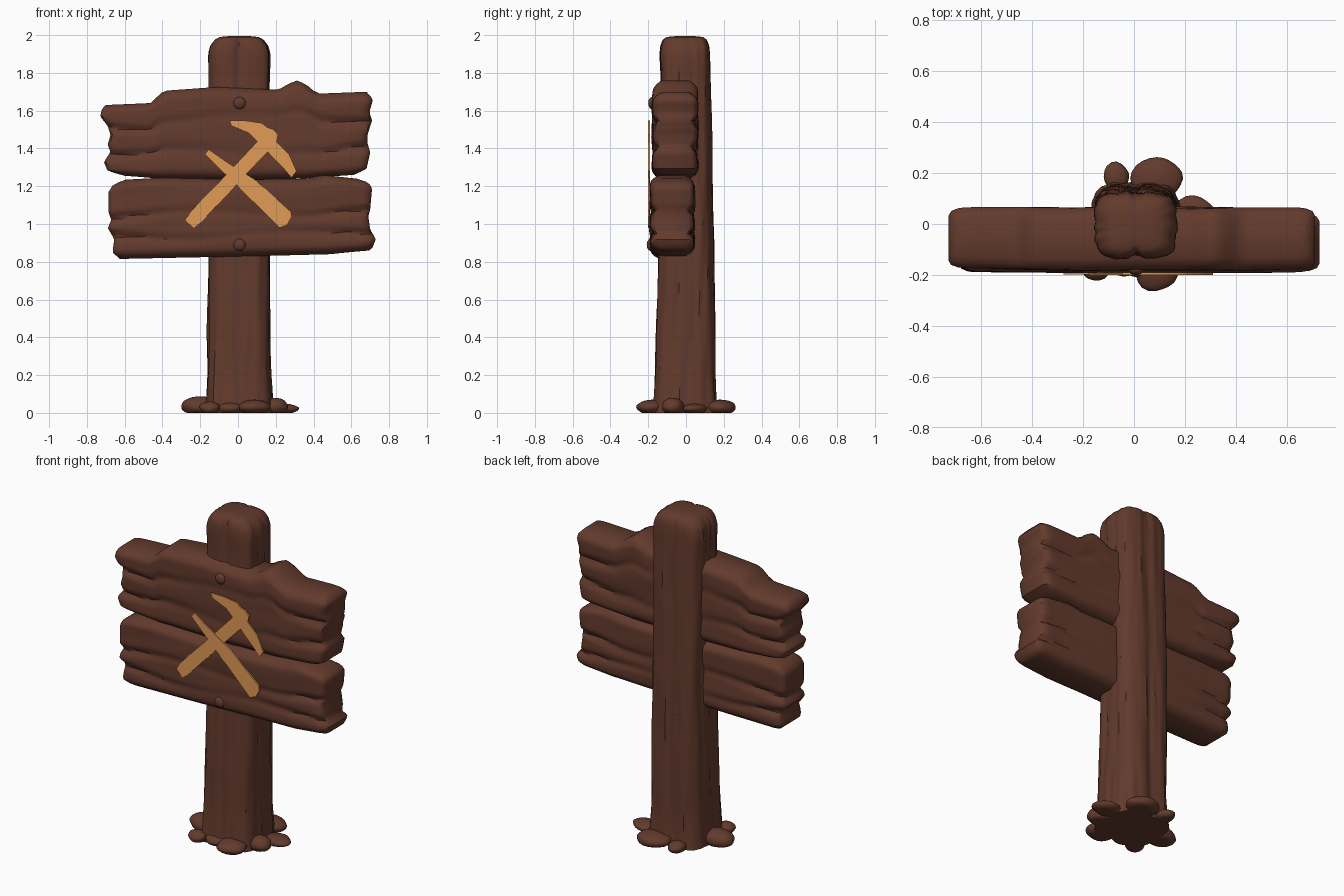
import bpy, bmesh, math
from mathutils import Vector, noise


def material(name, rgb):
    m = bpy.data.materials.new(name)
    m.diffuse_color = (*rgb, 1)
    return m


BROWN = material("dark brown wood", (0.125, 0.043, 0.026))
ORANGE = material("orange paint", (0.75, 0.325, 0.09))


def finish(name, bm, mat, angle=40):
    bmesh.ops.recalc_face_normals(bm, faces=bm.faces)
    me = bpy.data.meshes.new(name)
    bm.to_mesh(me)
    bm.free()
    me.materials.append(mat)
    me.shade_smooth()
    me.set_sharp_from_angle(angle=math.radians(angle))
    ob = bpy.data.objects.new(name, me)
    bpy.context.collection.objects.link(ob)
    return ob


def interp(pts, v):
    """Piecewise linear lookup in a list of (key, value), keys rising."""
    if v <= pts[0][0]:
        return pts[0][1]
    for (a, p), (b, q) in zip(pts, pts[1:]):
        if v <= b:
            return p + (q - p) * (v - a) / (b - a)
    return pts[-1][1]


def bridge(bm, rings):
    for r, s in zip(rings, rings[1:]):
        for i in range(len(r)):
            j = (i + 1) % len(r)
            bm.faces.new((r[i], r[j], s[j], s[i]))


# planks: lofted along x, with ragged ends and grain grooves
def plank(name, top, bottom, left, right, y_front, y_back, grooves, seed):
    bm = bmesh.new()
    rows, rings = 26, []
    yc, hd = (y_front + y_back) / 2, (y_back - y_front) / 2
    us = [-1, -0.985, -0.95] + [-0.92 + 1.84 * i / 44 for i in range(45)] + [0.95, 0.985, 1]
    for u in us:
        zt, zb = interp(top, u * 0.7), interp(bottom, u * 0.7)
        depth = interp([(0.92, 1), (0.95, 0.98), (0.985, 0.9), (1, 0.74)], abs(u))

        def vert(t, side):
            z = zb + (zt - zb) * t
            x = u * interp(right if u > 0 else left, z)
            edge = max(0, abs(2 * t - 1) - 0.78) / 0.22
            h = hd - 0.045 * edge ** 2
            for g in grooves:
                wave = g + 0.04 * math.sin(4 * u + 9 * g + seed)
                h -= (0.005 + 0.022 * u * u) * math.exp(-((t - wave) / 0.045) ** 2)
            h += 0.007 * noise.noise(Vector((x * 2.5, side * 3 + seed, z * 9)))
            h += 0.006 * (1 - u * u)
            return bm.verts.new((x, yc + side * h * depth, z))

        ts = [k / rows for k in range(rows + 1)]
        ring = [vert(t, -1) for t in ts] + [vert(t, 1) for t in reversed(ts)]
        rings.append(ring)
    bridge(bm, rings)
    for r in (rings[0], rings[-1]):
        n = len(r)
        for k in range(rows):
            bm.faces.new((r[k], r[k + 1], r[n - 2 - k], r[n - 1 - k]))
    return finish(name, bm, BROWN)


plank("upper_plank",
      [(-0.7, 1.63), (-0.47, 1.64), (-0.40, 1.705), (-0.12, 1.725), (0.22, 1.71),
       (0.27, 1.74), (0.32, 1.76), (0.37, 1.74), (0.43, 1.69), (0.7, 1.70)],
      [(-0.7, 1.255), (-0.5, 1.24), (0, 1.235), (0.4, 1.24), (0.7, 1.26)],
      [(1.25, 0.58), (1.28, 0.69), (1.33, 0.71), (1.38, 0.675), (1.42, 0.69),
       (1.47, 0.675), (1.52, 0.69), (1.57, 0.73), (1.61, 0.72), (1.64, 0.69)],
      [(1.25, 0.59), (1.29, 0.68), (1.38, 0.70), (1.43, 0.685), (1.47, 0.685),
       (1.55, 0.71), (1.59, 0.695), (1.66, 0.715), (1.70, 0.68)],
      -0.175, 0.06, (0.3, 0.68), 1)
plank("lower_plank",
      [(-0.7, 1.235), (-0.5, 1.245), (0, 1.235), (0.4, 1.24), (0.55, 1.26), (0.7, 1.24)],
      [(-0.7, 0.815), (0.1, 0.83), (0.5, 0.84), (0.7, 0.86)],
      [(0.815, 0.625), (0.85, 0.665), (0.92, 0.655), (0.98, 0.69), (1.02, 0.67),
       (1.06, 0.685), (1.17, 0.685), (1.21, 0.66), (1.24, 0.58)],
      [(0.85, 0.68), (0.87, 0.71), (0.92, 0.73), (0.97, 0.70), (1.04, 0.69),
       (1.08, 0.70), (1.19, 0.71), (1.22, 0.69), (1.26, 0.57)],
      -0.186, 0.042, (0.27, 0.55), 4)

# post: rounded square trunk with vertical bark ridges, split at the top
bm = bmesh.new()
sections = [  # z, half width x, centre y, half width y
    (0, 0.178, -0.005, 0.172), (0.06, 0.173, -0.005, 0.165), (0.2, 0.166, -0.005, 0.157),
    (0.6, 0.161, 0, 0.150), (1.0, 0.158, 0.002, 0.144), (1.4, 0.157, 0, 0.138),
    (1.78, 0.157, -0.002, 0.131), (1.90, 0.16, -0.006, 0.133), (1.945, 0.147, -0.006, 0.128),
    (1.975, 0.125, -0.006, 0.116), (1.99, 0.10, -0.006, 0.095), (1.995, 0.05, -0.006, 0.045)]
levels = [0.04 * i for i in range(48)] + [1.91, 1.93, 1.945, 1.96, 1.975, 1.985, 1.99, 1.995]
rings = []
for z in levels:
    hx, cy, hy = (interp([(s[0], s[k]) for s in sections], z) for k in (1, 2, 3))
    ring = []
    for i in range(72):
        a = math.tau * i / 72
        c, s = math.cos(a), math.sin(a)
        r = (c ** 4 + s ** 4) ** -0.25
        split = interp([(0, 0.04), (1.4, 0.04), (1.9, 0.09), (1.995, 0.13)], z)
        r *= 1 - split * math.exp(-(math.sin(2 * a) / 0.28) ** 2) * (abs(s) > 0.5)
        r += 0.06 * noise.noise(Vector((c * 3.2, s * 3.2, z * 1.2)))
        r += 0.05 * noise.noise(Vector((c * 8, s * 8, z * 2.5)))
        ring.append(bm.verts.new((0.006 + hx * r * c, cy + hy * r * s, z)))
    rings.append(ring)
bridge(bm, rings)
bm.faces.new(rings[0])
bm.faces.new(rings[-1])
finish("post", bm, BROWN)

# stones: flattened lumps around the foot of the post
stones = [  # x, y, radius x, radius y, height
    (0.09, 0.18, 0.10, 0.085, 0.07), (-0.07, 0.185, 0.05, 0.058, 0.055),
    (0.085, -0.178, 0.085, 0.083, 0.07), (-0.15, -0.172, 0.055, 0.053, 0.06),
    (-0.2, -0.02, 0.10, 0.075, 0.088), (0.235, 0.045, 0.085, 0.065, 0.05),
    (0.195, -0.07, 0.07, 0.06, 0.08), (-0.04, -0.15, 0.07, 0.055, 0.055)]
bm = bmesh.new()
for x, y, rx, ry, h in stones:
    made = bmesh.ops.create_icosphere(bm, subdivisions=3, radius=1)
    for v in made["verts"]:
        d = 1 + 0.15 * noise.noise(v.co * 1.1 + Vector((x, y, 0)) * 20)
        v.co = (x + rx * v.co.x * d, y + ry * v.co.y * d,
                max(0, h * 0.42 + h * 0.58 * v.co.z))
finish("base_stones", bm, BROWN)

# nails: low round heads on the plank faces
for name, z, y in (("upper_nail", 1.64, -0.178), ("lower_nail", 0.89, -0.186)):
    bm = bmesh.new()
    bmesh.ops.create_icosphere(bm, subdivisions=3, radius=1)
    for v in bm.verts:
        v.co = (0.008 + 0.033 * v.co.x, y + 0.022 * v.co.y, z + 0.033 * v.co.z)
    finish(name, bm, BROWN)


# painted emblem: thin plates forming a pickaxe crossed with a stick
def plate(name, pts, y, thick=0.009):
    bm = bmesh.new()
    f = bm.faces.new([bm.verts.new((x, y, z)) for x, z in pts])
    ext = bmesh.ops.extrude_face_region(bm, geom=[f])
    for v in ext["geom"]:
        if isinstance(v, bmesh.types.BMVert):
            v.co.y += thick
    finish(name, bm, ORANGE, 30)


plate("pickaxe_head",
      [(-0.045, 1.548), (0.04, 1.547), (0.125, 1.535), (0.155, 1.512), (0.185, 1.502),
       (0.213, 1.475), (0.205, 1.435), (0.27, 1.37), (0.31, 1.28), (0.283, 1.245),
       (0.245, 1.29), (0.19, 1.345), (0.14, 1.40), (0.105, 1.435), (0.06, 1.48),
       (-0.035, 1.52)], -0.2)
plate("pickaxe_handle",
      [(0.105, 1.44), (-0.045, 1.28), (-0.255, 1.06), (-0.278, 1.02), (-0.235, 0.98),
       (-0.19, 1.015), (0.04, 1.26), (0.16, 1.385)], -0.199)
plate("crossed_stick",
      [(-0.155, 1.395), (-0.055, 1.325), (0.09, 1.235), (0.28, 1.065), (0.285, 1.04),
       (0.26, 0.995), (0.22, 0.98), (0.025, 1.175), (-0.09, 1.285), (-0.175, 1.37)], -0.201)
